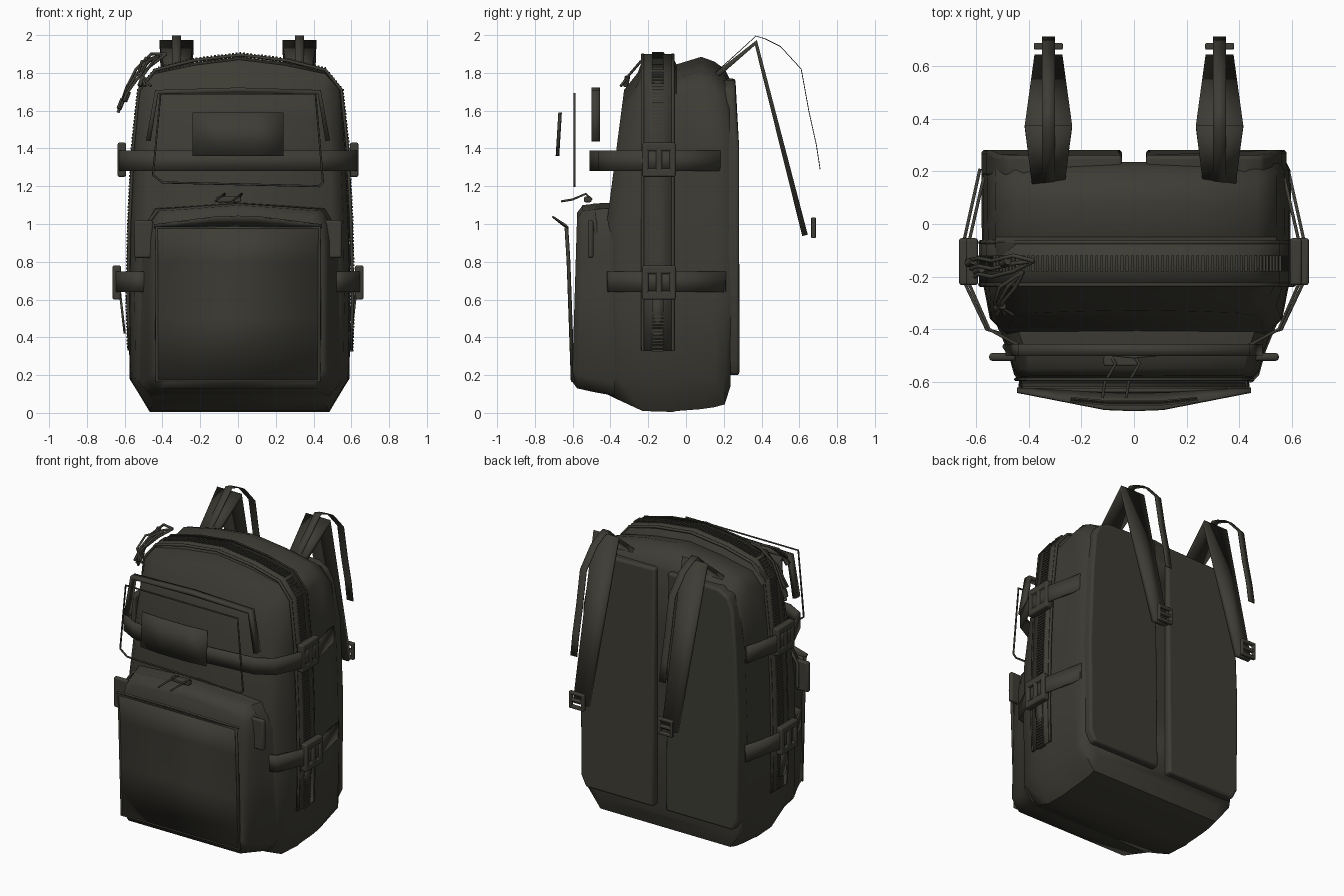
import bpy, bmesh, math
from mathutils import Vector

cube = bpy.data.objects.get("Cube")
if cube:
    bpy.data.objects.remove(cube, do_unlink=True)

olive = bpy.data.materials.new("dark olive fabric")
olive.use_nodes = True
COLOUR = (0.047, 0.045, 0.035, 1)
olive.diffuse_color = COLOUR
bsdf = olive.node_tree.nodes["Principled BSDF"]
bsdf.inputs["Base Color"].default_value = COLOUR
bsdf.inputs["Roughness"].default_value = 0.8


def mesh(name, verts, faces, solid=0, bevel=0, angle=40):
    me = bpy.data.meshes.new(name)
    me.from_pydata([tuple(v) for v in verts], [], faces)
    bm = bmesh.new()
    bm.from_mesh(me)
    bmesh.ops.recalc_face_normals(bm, faces=bm.faces)
    bm.to_mesh(me)
    bm.free()
    me.materials.append(olive)
    ob = bpy.data.objects.new(name, me)
    bpy.context.collection.objects.link(ob)
    if solid:
        m = ob.modifiers.new("thickness", "SOLIDIFY")
        m.thickness, m.offset = solid, 0
    if bevel:
        m = ob.modifiers.new("soft edges", "BEVEL")
        m.width, m.segments, m.limit_method = bevel, 3, "ANGLE"
    bpy.ops.object.select_all(action="DESELECT")
    ob.select_set(True)
    bpy.context.view_layer.objects.active = ob
    bpy.ops.object.shade_smooth_by_angle(angle=math.radians(angle))
    return ob


def loft(name, halves, shift):
    """Skin symmetric outlines (half outlines, bottom to top centre), moved sideways by shift."""
    n = 2 * (len(halves[0]) - 1)
    verts, faces = [], []
    for half in halves:
        ring = half + [(-x, y, z) for x, y, z in half[-2:0:-1]]
        verts += [(x + shift, y, z) for x, y, z in ring]
    for r in range(len(halves) - 1):
        for i in range(n):
            a, b = r * n + i, r * n + (i + 1) % n
            faces.append((a, b, b + n, a + n))
    for base in (0, (len(halves) - 1) * n):
        for i in range(n // 2):
            quad = [i, i + 1, (n - i - 1) % n, (n - i) % n]
            faces.append([base + k for k in dict.fromkeys(quad)])
    return mesh(name, verts, faces, angle=50)


def ribbon(name, pts, across, half, thick, bevel=0):
    """Flat strip along pts, widened along the across vector."""
    half = half if isinstance(half, list) else [half] * len(pts)
    across = Vector(across)
    verts = []
    for p, h in zip(pts, half):
        verts += [Vector(p) - across * h, Vector(p) + across * h]
    faces = [(2 * i, 2 * i + 1, 2 * i + 3, 2 * i + 2) for i in range(len(pts) - 1)]
    return mesh(name, verts, faces, solid=thick, bevel=bevel)


def boxes(name, items, bevel=0):
    """Several boxes, each (centre, size), as one object."""
    verts, faces = [], []
    for c, s in items:
        b = len(verts)
        verts += [Vector(c) + Vector((s[0] * i, s[1] * j, s[2] * k)) / 2
                  for i in (-1, 1) for j in (-1, 1) for k in (-1, 1)]
        for f in ((0, 1, 3, 2), (4, 6, 7, 5), (0, 4, 5, 1), (2, 3, 7, 6), (0, 2, 6, 4), (1, 5, 7, 3)):
            faces.append([b + i for i in f])
    return mesh(name, verts, faces, bevel=bevel)


def tube(name, pts, r, closed=False):
    cu = bpy.data.curves.new(name, "CURVE")
    cu.dimensions, cu.bevel_depth, cu.bevel_resolution = "3D", r, 2
    cu.use_fill_caps = True
    sp = cu.splines.new("POLY")
    sp.points.add(len(pts) - 1)
    for q, p in zip(sp.points, pts):
        q.co = (*p, 1)
    sp.use_cyclic_u = closed
    cu.materials.append(olive)
    ob = bpy.data.objects.new(name, cu)
    bpy.context.collection.objects.link(ob)
    return ob


def mirrored(pts):
    """Extend a path ending on the centre line to the other side."""
    return pts + [(-x, y, z) for x, y, z in pts[-2::-1]]


# Main shell: outlines from the back panel to the leaning front
def body_outline(y, hw, zb, zt, lean=0):
    half = [(0, zb), (.82 * hw, zb), (hw, max(.18, zb + .08)), (1.01 * hw, .6), (hw, 1), (.97 * hw, 1.4),
            (.92 * hw, zt - .16), (.79 * hw, zt - .075), (.42 * hw, zt - .03), (0, zt)]
    return [(x, y + lean * max(0, z - 1), z) for x, z in half]


loft("main_body", [body_outline(*a) for a in (
    (.235, .565, .14, 1.76), (.205, .58, .045, 1.82), (.15, .582, .03, 1.86), (.08, .582, .02, 1.885),
    (-.05, .58, .01, 1.845), (-.07, .58, .005, 1.885), (-.23, .575, .01, 1.87),
    (-.36, .55, .07, 1.8, .13), (-.42, .49, .1, 1.71, .13))], .008)


# Lower front pocket
def pocket_outline(y, hw, zb, zt):
    half = [(0, zb), (.88 * hw, zb), (hw, zb + .07), (hw, .6), (hw, zt - .2), (.97 * hw, zt - .1),
            (.88 * hw, zt - .03), (0, zt)]
    return [(x, y + .03 * z, z) for x, z in half]


loft("front_pocket", [pocket_outline(*a) for a in (
    (-.38, .535, .09, 1.115), (-.49, .49, .11, 1.11), (-.58, .465, .13, 1.1), (-.608, .44, .165, 1.06))], .01)

# Pocket flap with piping, and the hood that juts out above it
ribbon("pocket_flap", [(0, -.6, .17), (0, -.612, .5), (0, -.622, .8), (0, -.635, .98)], (1, 0, 0), .425, .012)
tube("flap_piping", [(-.43, -.6, .17), (-.43, -.622, .8), (-.43, -.633, .98),
                     (.43, -.633, .98), (.43, -.622, .8), (.43, -.6, .17)], .01, True)
hood_verts, hood_faces = [], []
for i in range(9):
    x = -.445 + .89 * i / 8
    rise = min(1, 1.25 * (1 - abs(x / .445)))
    hood_verts += [(x, -.625 - .02 * rise, .98 + .01 * rise), (x, -.638 - .07 * rise, .995 + .045 * rise)]
    if i:
        hood_faces.append((2 * i - 2, 2 * i - 1, 2 * i + 1, 2 * i))
mesh("flap_hood", hood_verts, hood_faces, solid=.01)

# Pocket zip line and pulls
tube("pocket_zip", mirrored([(.49, -.465, .85), (.48, -.48, 1.0), (.43, -.485, 1.07), (0, -.485, 1.1)]), .01)
for x in (-.09, 0):
    tube("pocket_zip_pull", [(x, -.5, 1.13), (x + .02, -.53, 1.16), (x - .02, -.6, 1.13), (x - .03, -.66, 1.12)], .006)
boxes("pocket_zip_slider", [((-.05, -.52, 1.13), (.13, .04, .03))], .008)

# Upper pocket: cover band, loose zip outline and patch
ribbon("upper_pocket_band", mirrored([(.475, -.478, 1.44), (.43, -.478, 1.7), (0, -.478, 1.71)]),
       (0, 1, 0), .023, .025)
tube("upper_pocket_outline", [(-.45, -.59, 1.26), (-.41, -.59, 1.69), (.41, -.59, 1.69), (.45, -.59, 1.22),
                              (.43, -.59, 1.2), (-.4, -.59, 1.22)], .006, True)
ribbon("front_patch", [(-.24, -.667, 1.475), (-.1, -.68, 1.475), (.1, -.68, 1.475), (.24, -.667, 1.475)],
       (0, -.06, -1), .115, .006)

# Main zip: tape, edge piping and teeth over the top and down both sides
side = [(.587, .33), (.595, .6), (.587, 1), (.568, 1.4), (.535, 1.71), (.45, 1.815), (.25, 1.865), (0, 1.895)]
path = [Vector((x + .012, y, z)) for x, y, z in mirrored([(x, -.15, z) for x, z in side])]
ribbon("zip_tape", path, (0, 1, 0), .088, .012)
for d in (-.08, .08):
    tube("zip_piping", [p + Vector((0, d, 0)) for p in path], .009)
teeth = []
for a, b in zip(path, path[1:]):
    steps = max(1, int((b - a).length / .018))
    teeth += [(a.lerp(b, i / steps), (.026, .06, .01) if abs(b.z - a.z) > abs(b.x - a.x) else (.01, .06, .03))
              for i in range(steps)]
boxes("zip_teeth", teeth)

# Zip pull cords at the upper corner: some hang at the side, some in front
for d in (0, .03, .06):
    tube("side_cord", [(-.38, -.14, 1.9), (-.46, -.12 - d, 1.9 - d), (-.54, -.14 - d, 1.82 - d),
                       (-.59, -.13 - d, 1.72 - d / 2), (-.635 + d / 2, -.14 - d, 1.59 + d)], .008)
    tube("front_cord", [(-.42, -.18, 1.89), (-.45 - d, -.24, 1.86), (-.5 - d / 2, -.3, 1.79),
                        (-.52 + d, -.345, 1.73)], .007)
for x, y, z in ((-.61, -.14, 1.66), (-.58, -.17, 1.7), (-.48, -.14, 1.88), (-.5, -.31, 1.78)):
    tube("cord_toggle", [(x, y, z), (x - .02, y - .01, z - .05)], .015)

# Compression straps
ribbon("upper_strap", mirrored([(.57, .18, 1.335), (.625, -.06, 1.335), (.625, -.23, 1.335), (.55, -.4, 1.335),
                                (.44, -.46, 1.335), (0, -.505, 1.335)]), (0, 0, 1), .054, .012)

PAD = [(.045, .2), (.54, .2), (.575, .27), (.58, .9), (.56, 1.4), (.525, 1.65), (.49, 1.72), (.42, 1.76), (.045, 1.77)]
STRAP = [(.14, 1.77), (.37, 1.96), (.63, .94)]
TAIL = [(.11, 1.76), (.25, 1.885), (.37, 1.995), (.42, 1.98), (.5, 1.94), (.61, 1.82), (.65, 1.6), (.69, 1.42), (.71, 1.29)]

for s, hand in ((1, "left"), (-1, "right")):
    ribbon(hand + "_lower_strap", [(s * x, y, .695) for x, y in (
        (.585, .21), (.645, -.06), (.64, -.23), (.56, -.4), (.49, -.42))], (0, 0, 1), .054, .012)
    ribbon(hand + "_strap_end", [(s * .6, -.15, .42), (s * .625, -.15, .64)], (0, 1, 0), .03, .012)

    # Two-slot buckles
    for x, z in ((.615, 1.34), (.642, .69)):
        bars = [((s * x, -.143 + d, z), (.045, .034, .18)) for d in (-.072, 0, .072)]
        bars += [((s * x, -.143, z + d), (.045, .178, .045)) for d in (-.068, .068)]
        boxes(hand + "_buckle", bars, .01)

    # Pocket corner tab
    boxes(hand + "_corner_tab", [((s * .5, -.505, .92), (.1, .03, .2))], .012)

    # Back pad, thinner towards the top
    n = len(PAD)
    verts = [(s * x, y - (.02 if y > .2 and z > 1.6 else 0), z) for y in (.18, .282) for x, z in PAD]
    faces = [list(range(n)), list(range(n, 2 * n))]
    faces += [(i, (i + 1) % n, (i + 1) % n + n, i + n) for i in range(n)]
    mesh(hand + "_back_pad", verts, faces, bevel=.015)

    # Shoulder strap with loose webbing and adjuster
    c = s * .325
    ribbon(hand + "_shoulder_strap", [(c, y, z) for y, z in STRAP], (1, 0, 0), [.06, .09, .053], .03)
    ribbon(hand + "_strap_webbing", [(c, y, z) for y, z in TAIL], (1, 0, 0), .024, .004)
    boxes(hand + "_adjuster", [((c + d, .675, .98), (.02, .025, .11)) for d in (-.045, .045)]
          + [((c, .675, .98 + d), (.1, .025, .02)) for d in (-.045, 0, .045)], .006)
